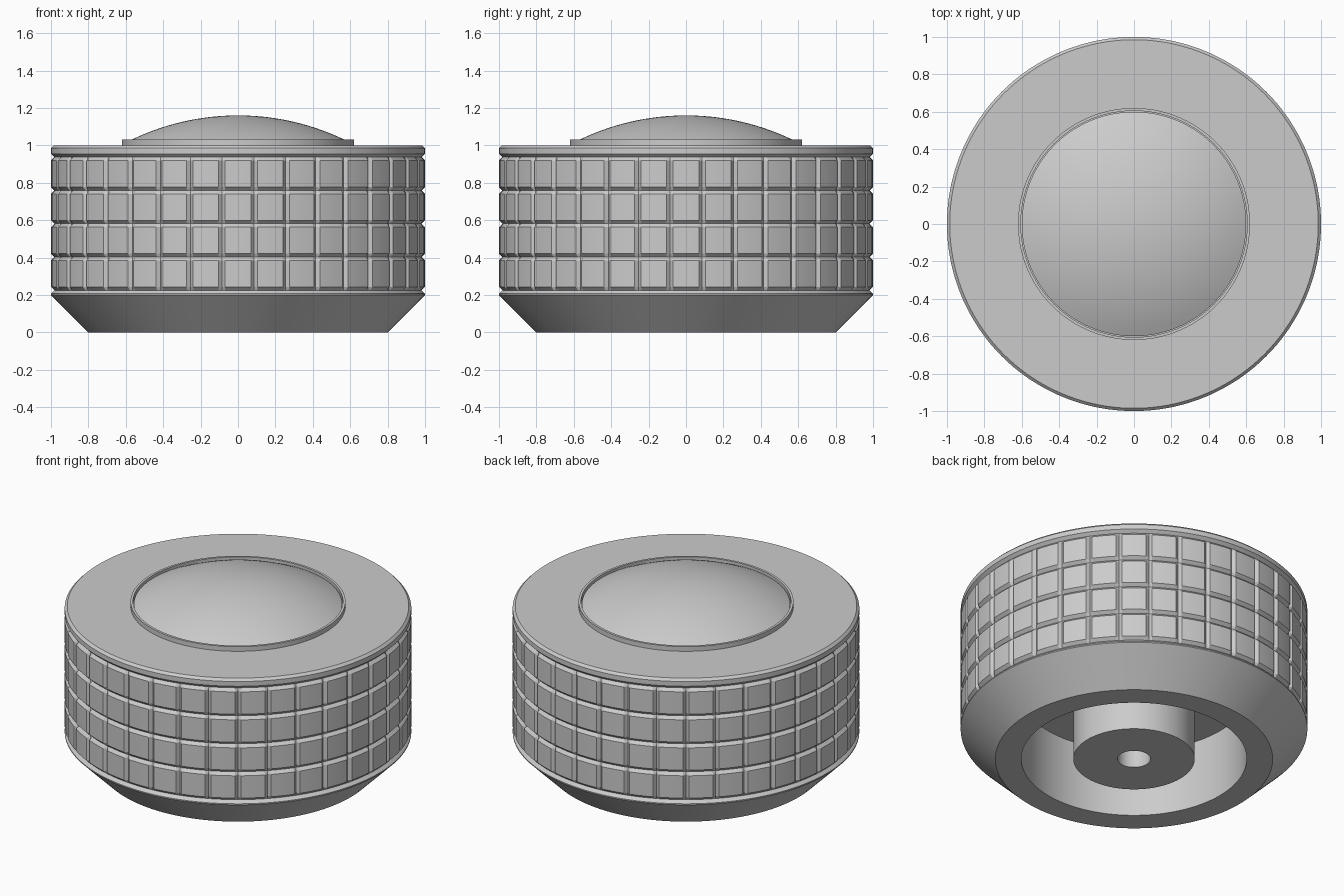
import bpy, bmesh, math

if "Cube" in bpy.data.objects:
    bpy.data.objects.remove(bpy.data.objects["Cube"])

STEP = math.radians(10)          # one knurl cell
GROOVE = 0.018                   # groove half width and depth
BANDS = [0.225 + 0.178 * i for i in range(5)]


def lathe(name, profile, angles, radius=lambda r, z, a: r):
    """Spin an (r, z) profile around z; r = 0 becomes a single pole point."""
    bm = bmesh.new()
    rows = []
    for r, z in profile:
        if r == 0:
            rows.append([bm.verts.new((0, 0, z))] * len(angles))
        else:
            row = []
            for a in angles:
                q = radius(r, z, a)
                row.append(bm.verts.new((q * math.cos(a), q * math.sin(a), z)))
            rows.append(row)
    n = len(angles)
    for low, high in zip(rows, rows[1:]):
        for i in range(n):
            j = (i + 1) % n
            quad = [low[i], low[j], high[j], high[i]]
            bm.faces.new(list(dict.fromkeys(quad)))
    bmesh.ops.recalc_face_normals(bm, faces=bm.faces)
    mesh = bpy.data.meshes.new(name)
    bm.to_mesh(mesh)
    bm.free()
    obj = bpy.data.objects.new(name, mesh)
    bpy.context.collection.objects.link(obj)
    bpy.ops.object.select_all(action='DESELECT')
    obj.select_set(True)
    bpy.context.view_layer.objects.active = obj
    bpy.ops.object.shade_smooth_by_angle(angle=math.radians(20))
    return obj


def knurl(r, z, a):
    """Cut the upright V grooves into the grip zone only."""
    if r < 0.95 or not BANDS[0] - 1e-6 <= z <= BANDS[-1] + 1e-6:
        return r
    off = abs((a % STEP) - STEP / 2)
    return min(r, 1 - max(0, GROOVE - off))


# Body: shaft hole, boss, hollow underside, chamfer, grooved grip, flat top
profile = [(0, 0.5), (0.095, 0.5), (0.095, 0), (0.35, 0), (0.35, 0.43),
           (0.65, 0.43), (0.65, 0), (0.8, 0), (1, 0.2)]
for z in BANDS:
    profile += [(1, z - GROOVE), (1 - GROOVE, z), (1, z + GROOVE)]
profile += [(1, 0.985), (0.985, 1), (0, 1)]
half = STEP / 2
offsets = [0, 0.035, half - GROOVE, half, half + GROOVE, STEP - 0.035]
cell_angles = [k * STEP + o for k in range(36) for o in offsets]
lathe("knob_body", profile, cell_angles, knurl)

# Raised ring around the cap
even = [math.tau * i / 144 for i in range(144)]
lathe("cap_ring", [(0.605, 0.99), (0.605, 1.03), (0.62, 1.03), (0.62, 0.99),
                   (0.605, 0.99)], even)

# Domed cap: shallow sphere segment
R = 1.315
dome = [(0.6, 0.99)]
for i in range(17):
    r = 0.6 * (1 - i / 16)
    dome.append((r, 1.16 - R + math.sqrt(R * R - r * r)))
lathe("domed_cap", dome, even)
